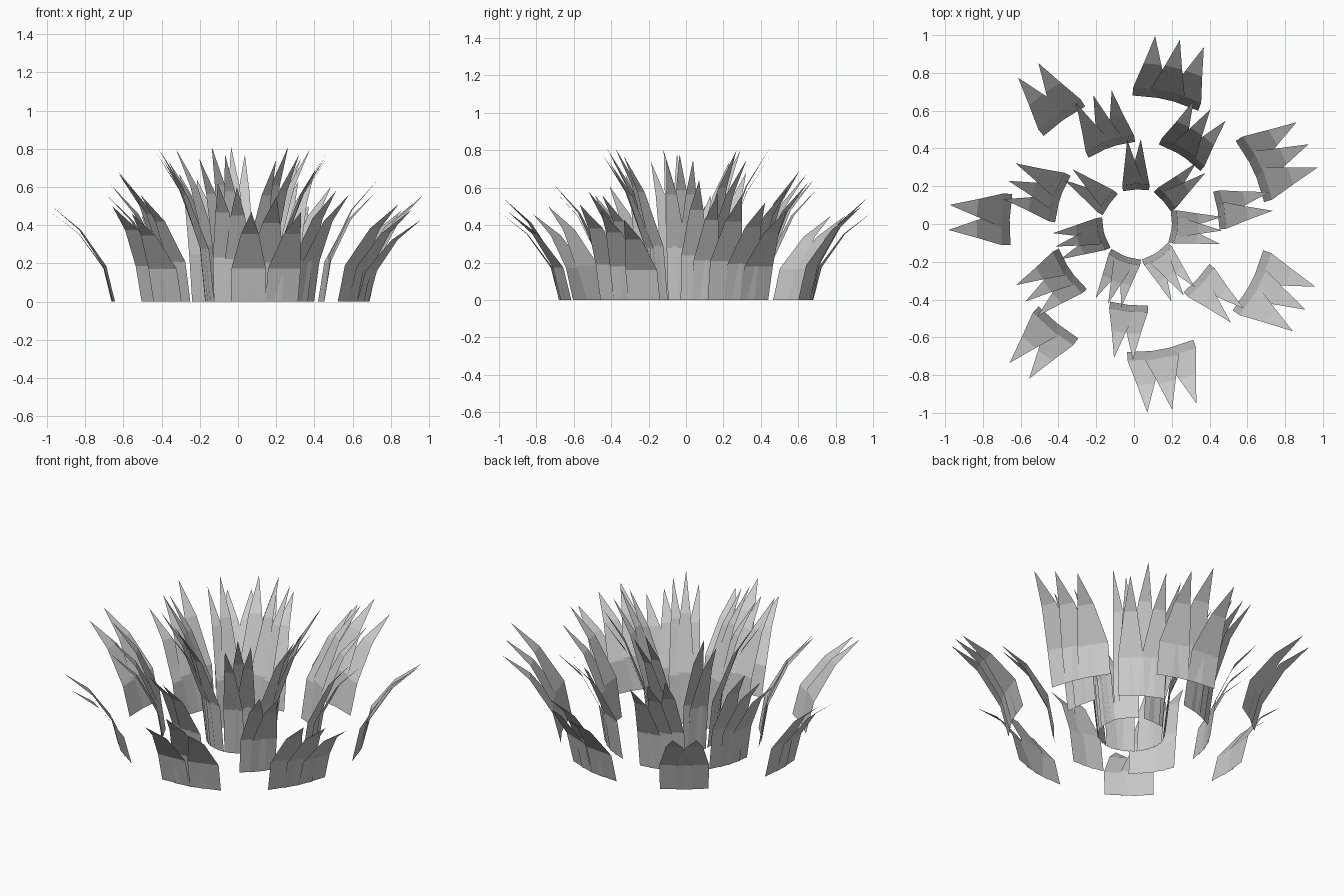
import bpy, math
from mathutils import Vector

cube = bpy.data.objects.get("Cube")
if cube:
    bpy.data.objects.remove(cube, do_unlink=True)

# One plain grey for all the blades
grey = bpy.data.materials.new("leaf_grey")
grey.use_nodes = True
colour = (0.6, 0.6, 0.6, 1)
grey.diffuse_color = colour
grey.node_tree.nodes["Principled BSDF"].inputs["Base Color"].default_value = colour

CENTRE = Vector((0.018, 0, 0))


def add_blade(verts, faces, angle, radii, height, half_width):
    """Flat pointed strip, bent outward twice, facing away from the centre."""
    a = math.radians(angle)
    out = Vector((math.cos(a), math.sin(a), 0))
    side = Vector((-math.sin(a), math.cos(a), 0))
    start = len(verts)
    for r, rise, width in zip(radii, (0, 0.37, 0.75), (1, 1, 0.52)):
        for s in (-1, 1):
            verts.append(CENTRE + out * r + side * (s * width * half_width)
                         + Vector((0, 0, rise * height)))
    verts.append(CENTRE + out * radii[-1] + Vector((0, 0, height)))
    faces.extend([tuple(start + i for i in f) for f in ((0, 1, 3, 2), (2, 3, 5, 4), (4, 5, 6))])


def add_ring(name, tufts, radii, half_width, spacing):
    """Ring of tufts, each a fan of overlapping blades: tufts = (centre angle, blade heights)."""
    for number, (middle, heights) in enumerate(tufts, 1):
        verts, faces = [], []
        for i, height in enumerate(heights):
            angle = middle + (i - (len(heights) - 1) / 2) * spacing
            add_blade(verts, faces, angle, radii, height, half_width)
        mesh = bpy.data.meshes.new(f"{name}_{number}")
        mesh.from_pydata(verts, [], faces)
        mesh.materials.append(grey)
        obj = bpy.data.objects.new(f"{name}_{number}", mesh)
        bpy.context.collection.objects.link(obj)


# Outer ring: low, spreading tufts
add_ring("outer_tuft",
         [(77, (0.5, 0.55, 0.47)), (25, (0.56, 0.52, 0.48)), (-27, (0.51, 0.48, 0.43)),
          (-79.4, (0.47, 0.55, 0.47)), (-128.8, (0.5, 0.46)), (178, (0.5, 0.47)),
          (125.4, (0.45, 0.45))],
         (0.675, 0.72, 0.85, 1.0), 0.09, 7.6)

# Middle ring
add_ring("middle_tuft",
         [(108.9, (0.6, 0.64, 0.67)), (57.5, (0.6, 0.69, 0.63)), (9.6, (0.64, 0.57)),
          (-42.5, (0.58, 0.56)), (-95.9, (0.62, 0.6)), (-145.3, (0.67, 0.61, 0.56)),
          (161.5, (0.68, 0.61, 0.56))],
         (0.43, 0.465, 0.58, 0.72), 0.071, 8)

# Inner ring: tall, upright tufts
add_ring("inner_tuft",
         [(92.3, (0.77, 0.81)), (41.5, (0.8, 0.75)), (-4.4, (0.75, 0.78, 0.75)),
          (-57, (0.74, 0.81, 0.77)), (-110.2, (0.75, 0.81, 0.77)),
          (-164.6, (0.78, 0.8, 0.74)), (144.4, (0.8, 0.74))],
         (0.182, 0.212, 0.325, 0.45), 0.055, 9.2)
